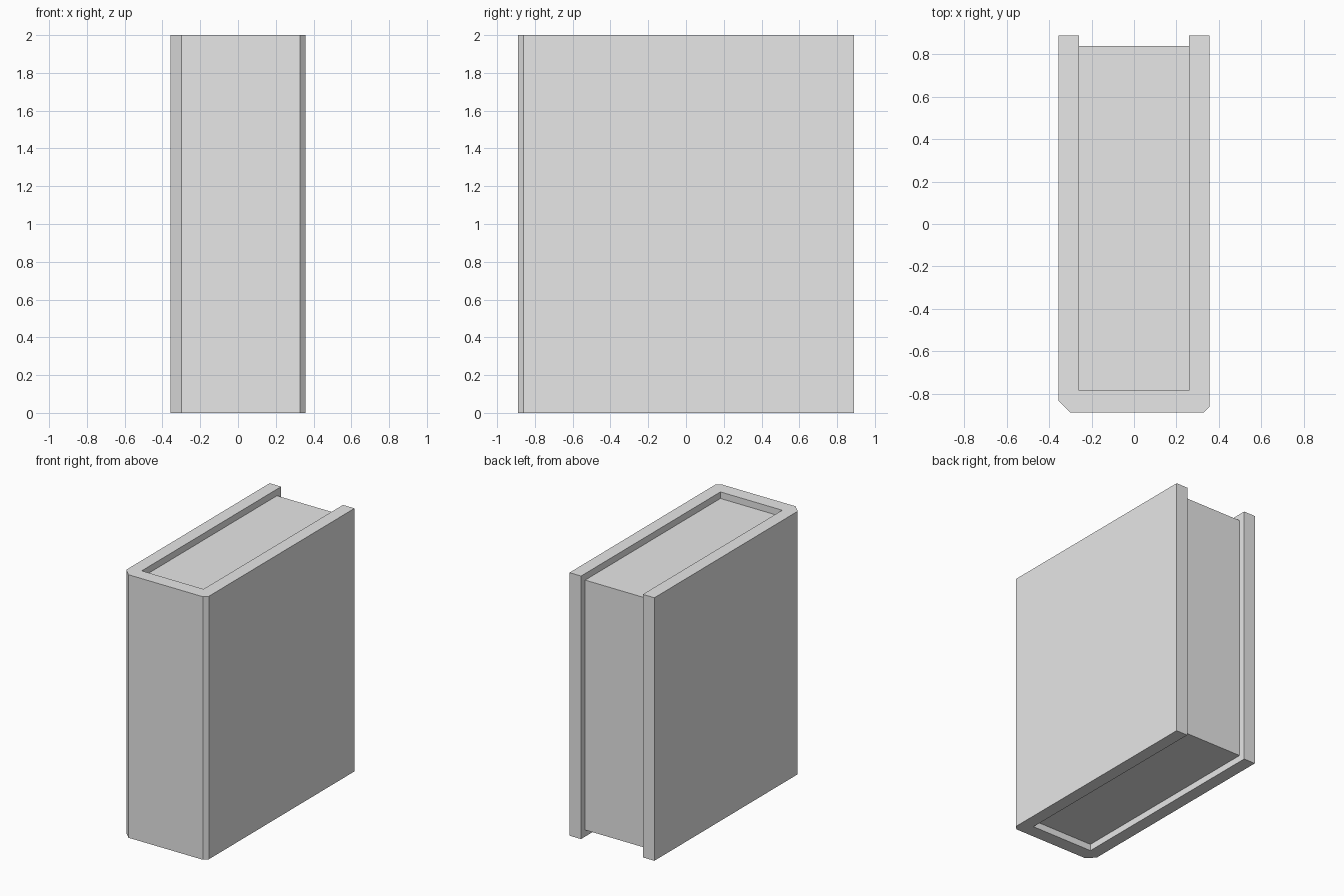
import bpy, bmesh

cube = bpy.data.objects.get("Cube")
if cube:
    bpy.data.objects.remove(cube, do_unlink=True)

# Single plain colour
grey = bpy.data.materials.new("light_grey")
grey.use_nodes = True
colour = (0.8, 0.8, 0.8, 1)
grey.diffuse_color = colour
grey.node_tree.nodes["Principled BSDF"].inputs["Base Color"].default_value = colour


def extrude_outline(name, outline, bottom, top):
    """Stand a closed plan outline up between two heights."""
    bm = bmesh.new()
    face = bm.faces.new([bm.verts.new((x, y, bottom)) for x, y in outline])
    extruded = bmesh.ops.extrude_face_region(bm, geom=[face])
    raised = [v for v in extruded["geom"] if isinstance(v, bmesh.types.BMVert)]
    bmesh.ops.translate(bm, verts=raised, vec=(0, 0, top - bottom))
    bmesh.ops.recalc_face_normals(bm, faces=bm.faces)
    mesh = bpy.data.meshes.new(name)
    bm.to_mesh(mesh)
    bm.free()
    mesh.materials.append(grey)
    obj = bpy.data.objects.new(name, mesh)
    bpy.context.collection.objects.link(obj)
    return obj


W, D, H = 0.357, 0.89, 2.0        # half width, half depth, height
inner_w, spine_in = 0.26, -0.785  # inside faces of the cover
inset = 0.05                      # page block set back from cover edges
bevel_r, bevel_l = 0.058, 0.029   # spine corner chamfers

# Cover: two boards joined by a chamfered spine
extrude_outline("cover", [
    (-W, D), (-W, -D + bevel_r), (-W + bevel_r, -D),
    (W - bevel_l, -D), (W, -D + bevel_l), (W, D),
    (inner_w, D), (inner_w, spine_in), (-inner_w, spine_in), (-inner_w, D),
], 0, H)

# Page block, recessed at the top, bottom and open edge
extrude_outline("page_block", [
    (-inner_w, spine_in), (inner_w, spine_in),
    (inner_w, D - inset), (-inner_w, D - inset),
], inset, H - inset)
